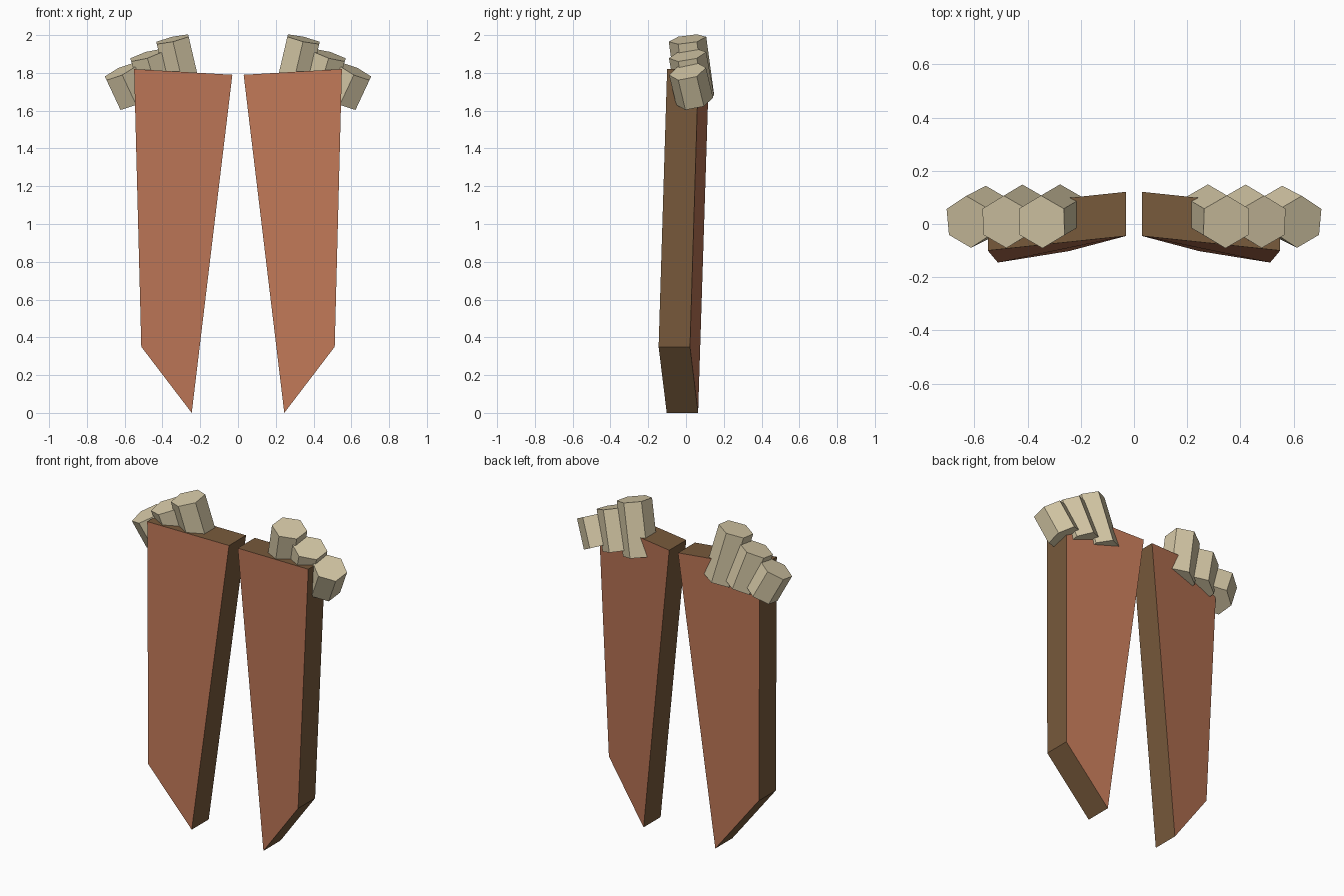
import bpy
import bmesh
from mathutils import Vector, Matrix

cube = bpy.data.objects.get("Cube")
if cube:
    bpy.data.objects.remove(cube, do_unlink=True)


def material(name, rgb):
    # sRGB bytes to linear
    lin = [((c / 255 + 0.055) / 1.055) ** 2.4 for c in rgb] + [1.0]
    mat = bpy.data.materials.new(name)
    mat.use_nodes = True
    mat.diffuse_color = lin
    mat.node_tree.nodes["Principled BSDF"].inputs["Base Color"].default_value = lin
    return mat


terracotta = material("terracotta", (190, 119, 87))
brown = material("brown", (120, 90, 60))
beige = material("beige", (213, 200, 166))


def finish(name, bm, mats):
    bmesh.ops.recalc_face_normals(bm, faces=bm.faces)
    mesh = bpy.data.meshes.new(name)
    bm.to_mesh(mesh)
    bm.free()
    for mat in mats:
        mesh.materials.append(mat)
    obj = bpy.data.objects.new(name, mesh)
    bpy.context.collection.objects.link(obj)


# Slab: a slightly tilted pointed outline, extruded backwards
OUTLINE = [(0.03, -0.045, 1.79), (0.55, -0.10, 1.82),
           (0.512, -0.145, 0.35), (0.245, -0.102, 0.0)]
THICKNESS = 0.166


def slab(name, side):
    bm = bmesh.new()
    front = bm.faces.new([bm.verts.new((side * x, y, z)) for x, y, z in OUTLINE])
    ext = bmesh.ops.extrude_face_region(bm, geom=[front], use_keep_orig=True)
    moved = [v for v in ext["geom"] if isinstance(v, bmesh.types.BMVert)]
    bmesh.ops.translate(bm, verts=moved, vec=(0, THICKNESS, 0))
    bmesh.ops.recalc_face_normals(bm, faces=bm.faces)
    # broad faces terracotta, rim brown
    for f in bm.faces:
        f.material_index = 0 if abs(f.normal.y) > 0.8 else 1
    finish(name, bm, [terracotta, brown])


# Knuckle: a six-sided prism between two points, corners towards front and back
def knuckle(name, side, top, bottom):
    a = Vector((side * top[0], top[1], top[2]))
    b = Vector((side * bottom[0], bottom[1], bottom[2]))
    axis = (a - b).normalized()
    across = Vector((0, 1, 0)).cross(axis).normalized()
    along = axis.cross(across)
    rot = Matrix((across, along, axis)).transposed().to_4x4()
    turn = Matrix.Rotation(0.5235988, 4, "Z")
    bm = bmesh.new()
    bmesh.ops.create_cone(bm, cap_ends=True, segments=6, radius1=0.1, radius2=0.1,
                          depth=(a - b).length)
    # ensure a corner lies on local y
    if max(v.co.y for v in bm.verts) < 0.095:
        bmesh.ops.transform(bm, matrix=turn, verts=bm.verts)
    bmesh.ops.transform(bm, matrix=Matrix.Translation((a + b) / 2) @ rot, verts=bm.verts)
    finish(name, bm, [beige])


KNUCKLES = {
    "inner": ((0.347, 0.008, 1.978), (0.275, 0.05, 1.67)),
    "middle": ((0.485, 0.008, 1.894), (0.415, 0.05, 1.665)),
    "outer": ((0.622, 0.008, 1.808), (0.548, 0.046, 1.65)),
}

for label, side in (("left", 1), ("right", -1)):
    slab(label + "_slab", side)
    for place, (top, bottom) in KNUCKLES.items():
        knuckle(f"{label}_{place}_knuckle", side, top, bottom)
